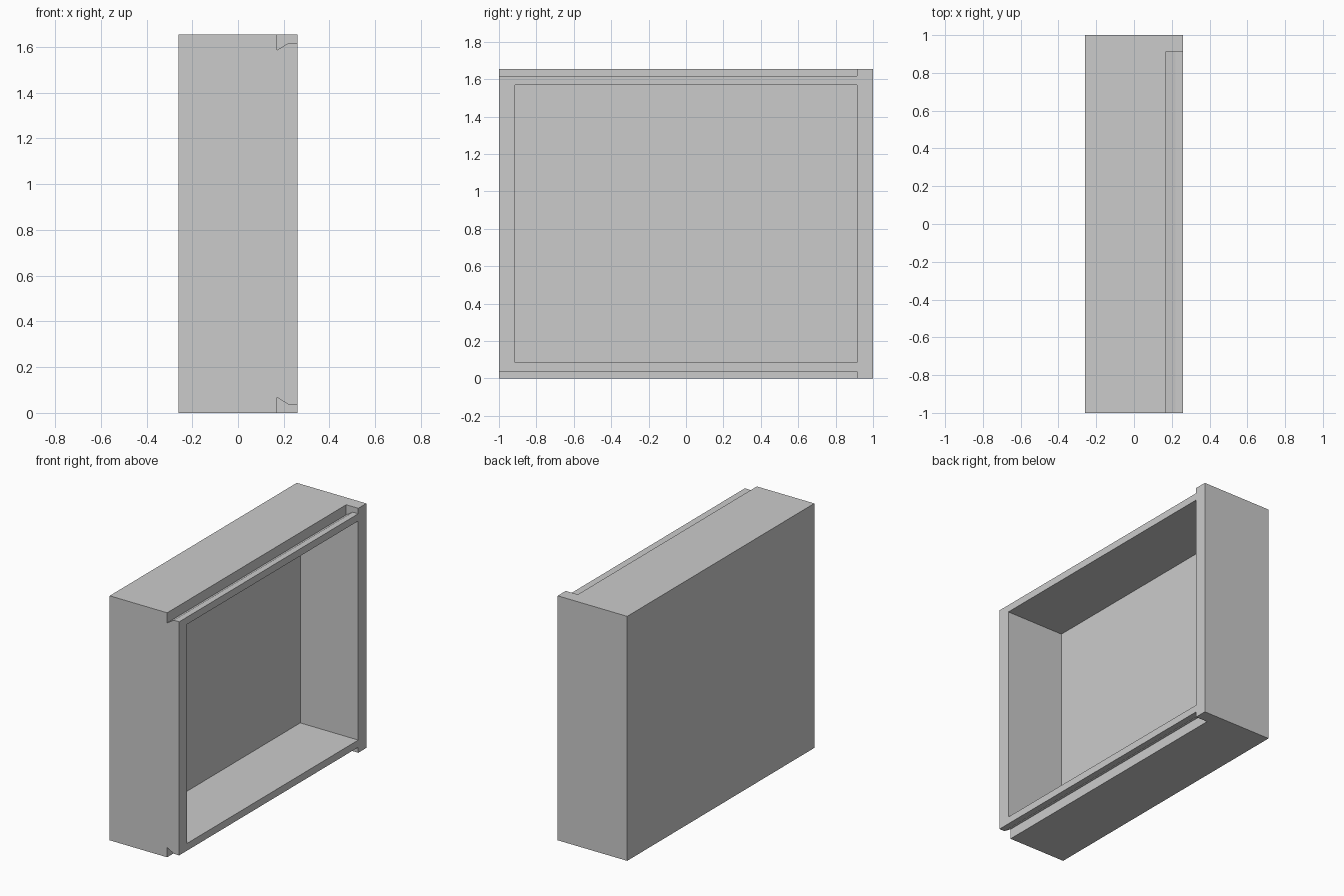
import bpy
import bmesh

old = bpy.data.objects.get("Cube")
if old:
    bpy.data.objects.remove(old, do_unlink=True)

HALF_X, HALF_Y, HEIGHT = 0.26, 1.0, 1.654
WALL = 0.086

grey = bpy.data.materials.new("plain grey")
grey.use_nodes = True
COLOR = (0.6, 0.6, 0.6, 1)
grey.diffuse_color = COLOR
grey.node_tree.nodes["Principled BSDF"].inputs["Base Color"].default_value = COLOR


def prism(name, profile, y0, y1):
    """Extrude an x-z profile from y0 to y1."""
    bm = bmesh.new()
    face = bm.faces.new([bm.verts.new((x, y0, z)) for x, z in profile])
    new = bmesh.ops.extrude_face_region(bm, geom=[face])["geom"]
    verts = [v for v in new if isinstance(v, bmesh.types.BMVert)]
    bmesh.ops.translate(bm, verts=verts, vec=(0, y1 - y0, 0))
    bmesh.ops.recalc_face_normals(bm, faces=bm.faces)
    mesh = bpy.data.meshes.new(name)
    bm.to_mesh(mesh)
    bm.free()
    mesh.materials.append(grey)
    obj = bpy.data.objects.new(name, mesh)
    bpy.context.collection.objects.link(obj)
    return obj


def rect(x0, x1, z0, z1):
    return [(x0, z0), (x1, z0), (x1, z1), (x0, z1)]


def cut(target, cutter):
    cutter.hide_render = True
    mod = target.modifiers.new("cut", "BOOLEAN")
    mod.operation = "DIFFERENCE"
    mod.solver = "EXACT"
    mod.object = cutter
    bpy.context.view_layer.objects.active = target
    bpy.ops.object.modifier_apply(modifier=mod.name)
    bpy.data.objects.remove(cutter, do_unlink=True)


# Outer block
box = prism("open_box", rect(-HALF_X, HALF_X, 0, HEIGHT), -HALF_Y, HALF_Y)

# Hollow, open on the left side
cut(box, prism("hollow_cutter",
               rect(-HALF_X + WALL, HALF_X + 0.1, WALL, HEIGHT - WALL),
               -HALF_Y + WALL, HALF_Y - WALL))

# Sloped lid-rail grooves, top and bottom, stopped short of the back
groove = [(0.17, -0.1), (0.17, 0.068), (0.22, 0.037), (0.36, 0.037), (0.36, -0.1)]
for name, flip in (("bottom_groove_cutter", False), ("top_groove_cutter", True)):
    profile = [(x, HEIGHT - z if flip else z) for x, z in groove]
    cut(box, prism(name, profile, -HALF_Y - 0.1, HALF_Y - WALL))
